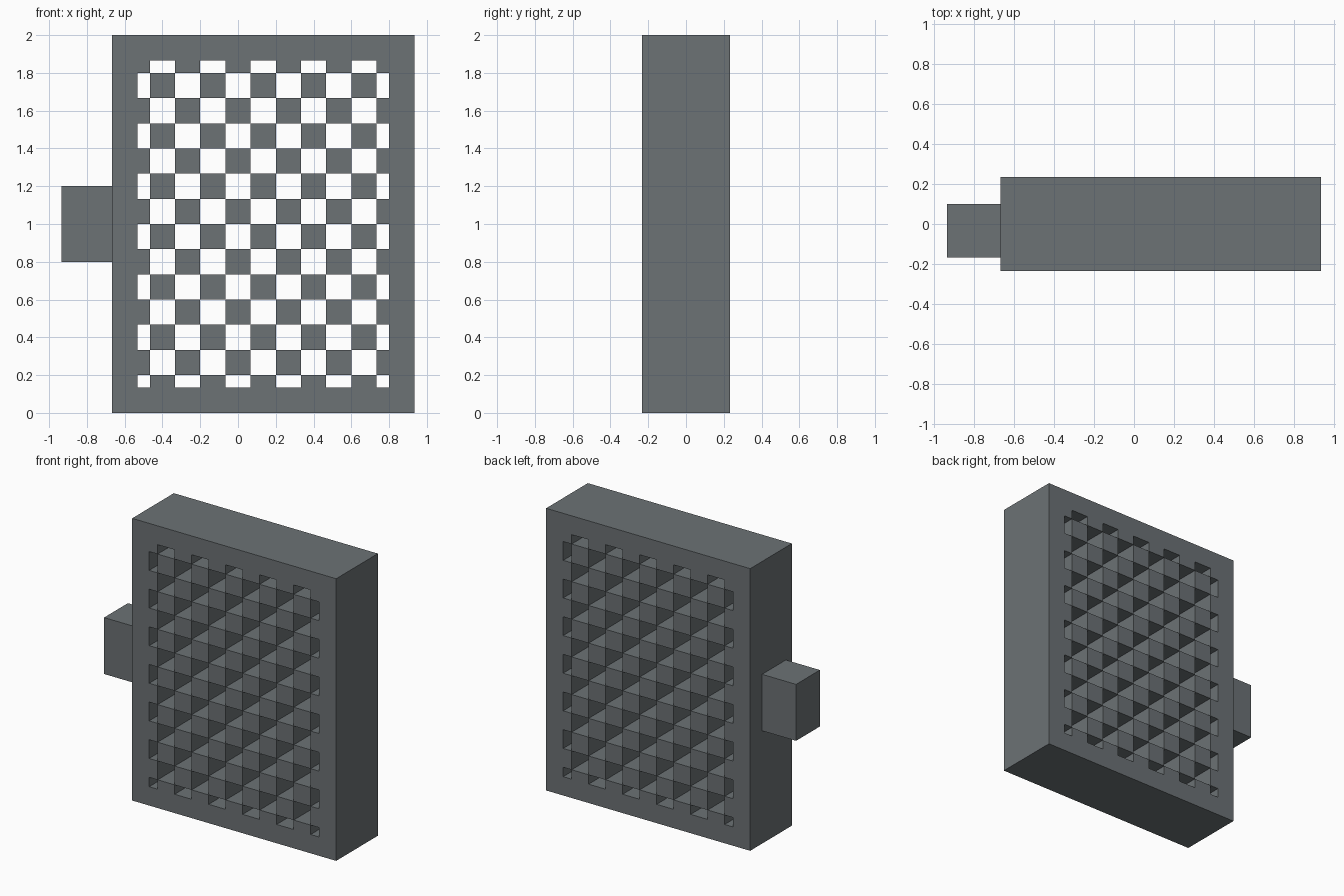
import bpy, bmesh

default = bpy.data.objects.get("Cube")
if default:
    bpy.data.objects.remove(default, do_unlink=True)

U = 1 / 15            # base module
HALF_DEPTH = 3.5 * U

grey = bpy.data.materials.new("slate_grey")
grey.use_nodes = True
colour = (0.15, 0.168, 0.178, 1)
grey.diffuse_color = colour
grey.node_tree.nodes["Principled BSDF"].inputs["Base Color"].default_value = colour


def make_object(name, bm):
    mesh = bpy.data.meshes.new(name)
    bm.to_mesh(mesh)
    bm.free()
    mesh.materials.append(grey)
    obj = bpy.data.objects.new(name, mesh)
    bpy.context.collection.objects.link(obj)
    return obj


# Panel grid lines: border, half cell, full cells, half cell, border
COLS, ROWS = 11, 14
xs = [-10, -8] + [-7 + 2 * i for i in range(COLS - 1)] + [12, 14]
zs = [0, 2] + [3 + 2 * j for j in range(ROWS - 1)] + [28, 30]


def solid(i, j):
    """True for border cells and for alternate lattice cells."""
    if not (0 <= i <= COLS + 1 and 0 <= j <= ROWS + 1):
        return False
    if i in (0, COLS + 1) or j in (0, ROWS + 1):
        return True
    return (i + j) % 2 == 1


# Pierced panel: front and back faces, plus walls wherever a solid cell meets air
bm = bmesh.new()


def quad(*points):
    bm.faces.new([bm.verts.new((x * U, s * HALF_DEPTH, z * U)) for x, s, z in points])


for i in range(COLS + 2):
    for j in range(ROWS + 2):
        if not solid(i, j):
            continue
        x0, x1, z0, z1 = xs[i], xs[i + 1], zs[j], zs[j + 1]
        corners = [(x0, z0), (x1, z0), (x1, z1), (x0, z1)]
        quad(*[(x, -1, z) for x, z in corners])
        quad(*[(x, 1, z) for x, z in reversed(corners)])
        neighbours = [(i, j - 1), (i + 1, j), (i, j + 1), (i - 1, j)]
        for k, cell in enumerate(neighbours):
            if not solid(*cell):
                (ax, az), (bx, bz) = corners[k], corners[(k + 1) % 4]
                quad((bx, -1, bz), (ax, -1, az), (ax, 1, az), (bx, 1, bz))
bmesh.ops.remove_doubles(bm, verts=bm.verts, dist=0.001)
make_object("lattice_panel", bm)

# Side handle block, set slightly towards the front
bm = bmesh.new()
bmesh.ops.create_cube(bm, size=1)
bmesh.ops.scale(bm, vec=(4 * U, 4 * U, 6 * U), verts=bm.verts)
handle = make_object("side_handle", bm)
handle.location = (-12 * U, -U / 2, 1)
